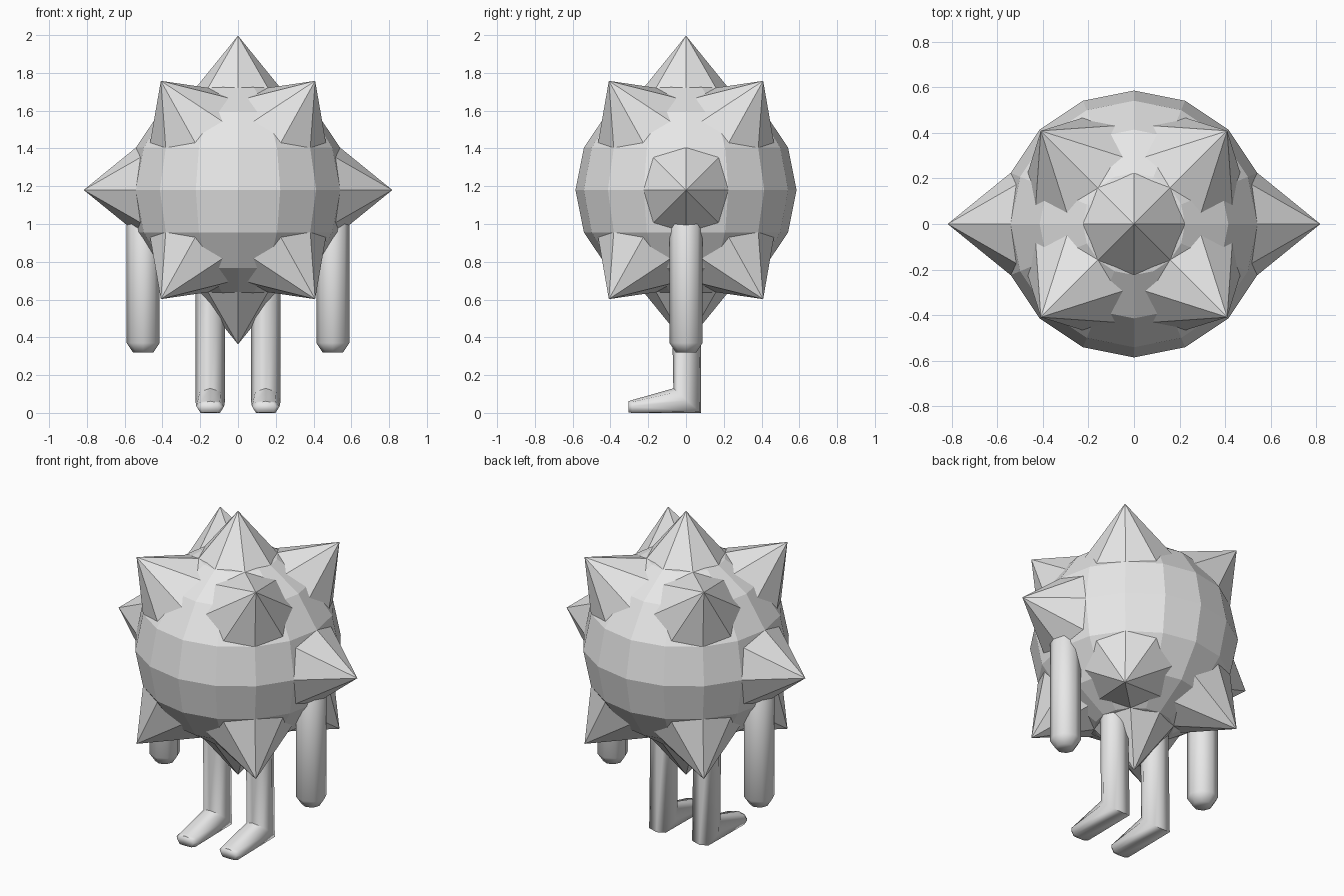
import bpy, bmesh, math
from mathutils import Vector

if "Cube" in bpy.data.objects:
    bpy.data.objects.remove(bpy.data.objects["Cube"])

grey = bpy.data.materials.new("light_grey")
grey.diffuse_color = (0.8, 0.8, 0.8, 1)
grey.use_nodes = True
grey.node_tree.nodes["Principled BSDF"].inputs["Base Color"].default_value = grey.diffuse_color

CENTRE = Vector((0, 0, 1.18))
TAU = 2 * math.pi


def finish(bm, name, smooth=False):
    bmesh.ops.recalc_face_normals(bm, faces=bm.faces[:])
    me = bpy.data.meshes.new(name)
    bm.to_mesh(me)
    bm.free()
    me.materials.append(grey)
    ob = bpy.data.objects.new(name, me)
    bpy.context.collection.objects.link(ob)
    if smooth:
        bpy.ops.object.select_all(action='DESELECT')
        ob.select_set(True)
        bpy.context.view_layer.objects.active = ob
        bpy.ops.object.shade_smooth_by_angle(angle=math.radians(62))
    return ob


def loft(name, rings):
    """Eight-sided tube; each ring is a list of points, with capped ends."""
    bm = bmesh.new()
    loops = [[bm.verts.new(p) for p in ring] for ring in rings]
    for a, b in zip(loops, loops[1:]):
        for i in range(8):
            j = (i + 1) % 8
            bm.faces.new((a[i], a[j], b[j], b[i]))
    bm.faces.new(loops[0])
    bm.faces.new(loops[-1])
    return finish(bm, name, smooth=True)


def ring(centre, rx, v, sole=0.707):
    """Octagon spanned by x and v; sole sets how far the lower diagonals drop."""
    pts = []
    for i in range(8):
        c, s = math.cos(i * TAU / 8), math.sin(i * TAU / 8)
        if -0.9 < s < -0.5:
            s = -sole
        pts.append(Vector(centre) + Vector((rx * c, 0, 0)) + Vector(v) * s)
    return pts


# Faceted ball body
bm = bmesh.new()
bmesh.ops.create_uvsphere(bm, u_segments=16, v_segments=8, radius=0.585)
bmesh.ops.translate(bm, verts=bm.verts, vec=CENTRE)
finish(bm, "body")


# Eight-sided spikes sunk into the body
def spike(name, d, up):
    d = Vector(d).normalized()
    u = Vector(up).normalized()
    h = d.cross(u)
    bm = bmesh.new()
    base = [bm.verts.new(CENTRE + d * 0.45 + (u * math.cos(i * TAU / 8)
            + h * math.sin(i * TAU / 8)) * 0.298) for i in range(8)]
    tip = bm.verts.new(CENTRE + d * 0.817)
    for i in range(8):
        bm.faces.new((base[i], base[(i + 1) % 8], tip))
    bm.faces.new(base)
    finish(bm, name)


r2 = math.sqrt(2)
for s, side in ((1, "right"), (-1, "left")):
    spike("spike_" + side, (s, 0, 0), (0, 0, 1))
    spike("spike_top" if s > 0 else "spike_bottom", (0, 0, s), (1, 0, 0))
    for fy, face in ((-1, "front"), (1, "back")):
        for sz, level in ((1, "upper"), (-1, "lower")):
            spike(f"spike_{level}_{face}_{side}", (s, fy, sz * r2), (-s, -fy, sz * r2))

    # Arm: straight tube with a chamfered tip
    x = s * 0.502
    loft("arm_" + side, [ring((x, 0, z), r, (0, r, 0)) for z, r in
         ((0.32, 0.054), (0.37, 0.087), (1.04, 0.087), (1.08, 0.06))])

    # Leg bent at the ankle into a tapering foot
    x = s * 0.147
    loft("leg_" + side, [
        ring((x, 0, 0.80), 0.079, (0, -0.079, 0)),
        ring((x, 0.006, 0.065), 0.079, (0, -0.073, 0.065), 0.88),
        ring((x, -0.285, 0.034), 0.073, (0, 0, 0.034), 1.0),
        ring((x, -0.305, 0.032), 0.056, (0, 0, 0.030), 0.95),
    ])
